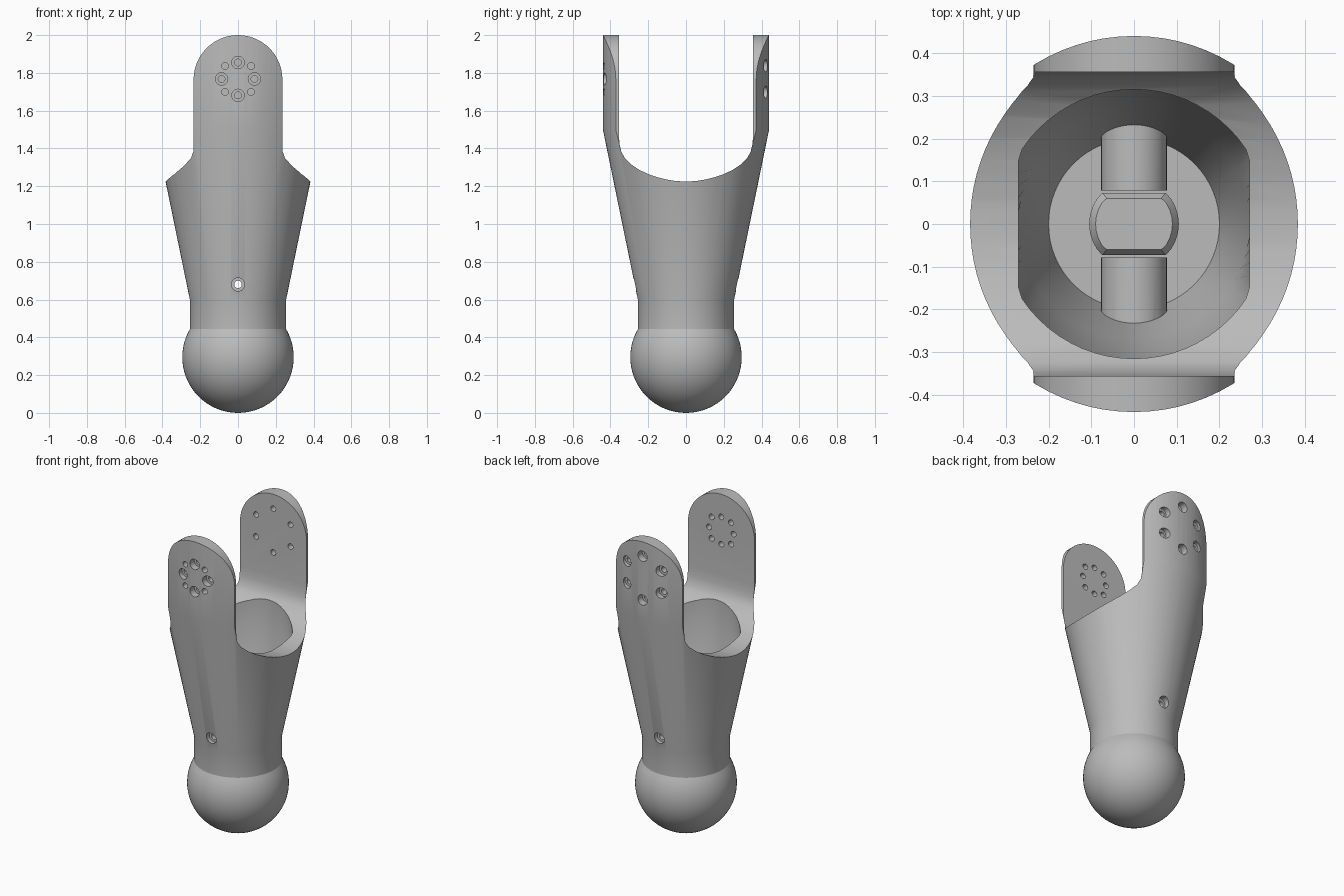
import bpy, bmesh, math
from mathutils import Matrix

if "Cube" in bpy.data.objects:
    bpy.data.objects.remove(bpy.data.objects["Cube"])

grey = bpy.data.materials.new("plain grey")
grey.diffuse_color = (0.5, 0.5, 0.5, 1)
grey.use_nodes = True
grey.node_tree.nodes["Principled BSDF"].inputs["Base Color"].default_value = grey.diffuse_color


def finish(name, bm):
    bmesh.ops.remove_doubles(bm, verts=bm.verts, dist=1e-5)
    bmesh.ops.recalc_face_normals(bm, faces=bm.faces)
    mesh = bpy.data.meshes.new(name)
    bm.to_mesh(mesh)
    bm.free()
    mesh.materials.append(grey)
    ob = bpy.data.objects.new(name, mesh)
    bpy.context.collection.objects.link(ob)
    return ob


def lathe(name, profile, segs=64, matrix=Matrix(), clamp=lambda x, y, z: (x, y, z)):
    """Closed solid turned about z from (radius, z) pairs, then placed by matrix."""
    bm = bmesh.new()
    rings = []
    for r, z in profile:
        if r == 0:
            rings.append([bm.verts.new((0, 0, z))] * segs)
        else:
            angles = [math.tau * i / segs for i in range(segs)]
            rings.append([bm.verts.new(clamp(r * math.cos(a), r * math.sin(a), z)) for a in angles])
    for lo, hi in zip(rings, rings[1:]):
        for i in range(segs):
            j = (i + 1) % segs
            bm.faces.new(list(dict.fromkeys((lo[i], lo[j], hi[j], hi[i]))))
    for ring in (rings[0], rings[-1]):
        if ring[0] is not ring[1]:
            bm.faces.new(ring)
    bm.transform(matrix)
    return finish(name, bm)


def prism(name, points, axis, half):
    """Outline extruded symmetrically along x or y."""
    bm = bmesh.new()
    place = (lambda p, d: (d, p[0], p[1])) if axis == 'x' else (lambda p, d: (p[0], d, p[1]))
    a = [bm.verts.new(place(p, -half)) for p in points]
    b = [bm.verts.new(place(p, half)) for p in points]
    bm.faces.new(a)
    bm.faces.new(b)
    for i in range(len(a)):
        j = (i + 1) % len(a)
        bm.faces.new((a[i], a[j], b[j], b[i]))
    return finish(name, bm)


def combine(body, tool, operation):
    """Apply a boolean and remove the tool."""
    mod = body.modifiers.new("cut", 'BOOLEAN')
    mod.operation, mod.object, mod.solver = operation, tool, 'EXACT'
    dg = bpy.context.evaluated_depsgraph_get()
    mesh = bpy.data.meshes.new_from_object(body.evaluated_get(dg))
    body.modifiers.clear()
    body.data = mesh
    bpy.data.objects.remove(tool)


# Ball, neck, tapered body and upper shell in one turned solid
R = 0.295
stop = math.asin(0.148 / R)
ball = [(0, 0)]
for i in range(1, 25):
    a = -math.pi / 2 + (math.pi / 2 + stop) * i / 24
    ball.append((R * math.cos(a), R + R * math.sin(a)))
body = lathe("forked_ball_joint", ball + [(0.255, 0.6), (0.44, 1.5), (0.44, 2.05)], 80)

# Front outline: round-topped arms narrower than the body
outline = [(-0.6, -0.1), (0.6, -0.1), (0.6, 1.33), (0.28, 1.33), (0.25, 1.36), (0.238, 1.385), (0.235, 1.41)]
outline += [(0.235 * math.cos(math.pi * i / 32), 1.765 + 0.235 * math.sin(math.pi * i / 32)) for i in range(33)]
outline += [(-x, z) for x, z in reversed(outline[2:7])]
combine(body, prism("outline", outline, 'y', 0.6), 'INTERSECT')

# Saddle-shaped slot between the arms
half = [(0.05, 1.227), (0.1, 1.235), (0.15, 1.247), (0.2, 1.264), (0.25, 1.288), (0.29, 1.315),
        (0.325, 1.35), (0.343, 1.385), (0.352, 1.425), (0.356, 1.48), (0.356, 2.2)]
slot = [(-y, z) for y, z in reversed(half)] + [(0, 1.225)] + half
combine(body, prism("slot", slot, 'x', 0.6), 'DIFFERENCE')

# Tapered socket with flattened sides
combine(body, lathe("socket", [(0.2, 0.6), (0.27, 0.94), (0.315, 1.16), (0.315, 1.34)], 64,
                    clamp=lambda x, y, z: (max(-0.27, min(0.27, x)), y, z)), 'DIFFERENCE')

# Cross-pin bosses and the low stud between them
along_y = Matrix.Rotation(-math.pi / 2, 4, 'X')
for side in (-1, 1):
    place = Matrix.Translation((0, 0, 0.68)) @ Matrix.Rotation(-side * math.pi / 2, 4, 'X')
    combine(body, lathe("pin_boss", [(0.077, 0.078), (0.077, 0.243)], 32, place), 'UNION')


def stud_clamp(x, y, z):
    lim = 0.06 if z > 0.63 else 0.073
    return x, max(-lim, min(lim, y)), z


combine(body, lathe("stud", [(0.105, 0.55), (0.105, 0.622), (0.09, 0.645)], 32, clamp=stud_clamp), 'UNION')


def drill(x, z, side, surface, r_out, r_in, depth, end):
    """Stepped hole from the outer surface inward to distance end from the centre."""
    place = Matrix.Translation((x, 0, z)) @ Matrix.Rotation(-side * math.pi / 2, 4, 'X')
    profile = [(r_in, end), (r_in, surface - depth), (r_out, surface - depth), (r_out, 0.5)]
    combine(body, lathe("drill", profile, 20, place), 'DIFFERENCE')


# Pin hole, countersunk on both sides
for side in (-1, 1):
    drill(0, 0.68, side, 0.27, 0.035, 0.02, 0.03, 0.02)

# Front arm: four stepped screw holes and four plain small ones
for k in range(8):
    a = k * math.pi / 4
    r = 0.087 if k % 2 == 0 else 0.097
    drill(r * math.cos(a), 1.768 + r * math.sin(a), -1, 0.43, 0.033 if k % 2 == 0 else 0.018, 0.018, 0.035, 0.3)

# Back arm: ring of six larger stepped holes
for k in range(6):
    a = math.pi / 6 + k * math.pi / 3
    drill(0.14 * math.cos(a), 1.768 + 0.14 * math.sin(a), 1, 0.43, 0.033, 0.018, 0.035, 0.3)

# Smooth round surfaces, keep machined edges crisp
bpy.context.view_layer.objects.active = body
body.select_set(True)
bpy.ops.object.shade_smooth_by_angle(angle=math.radians(20))
